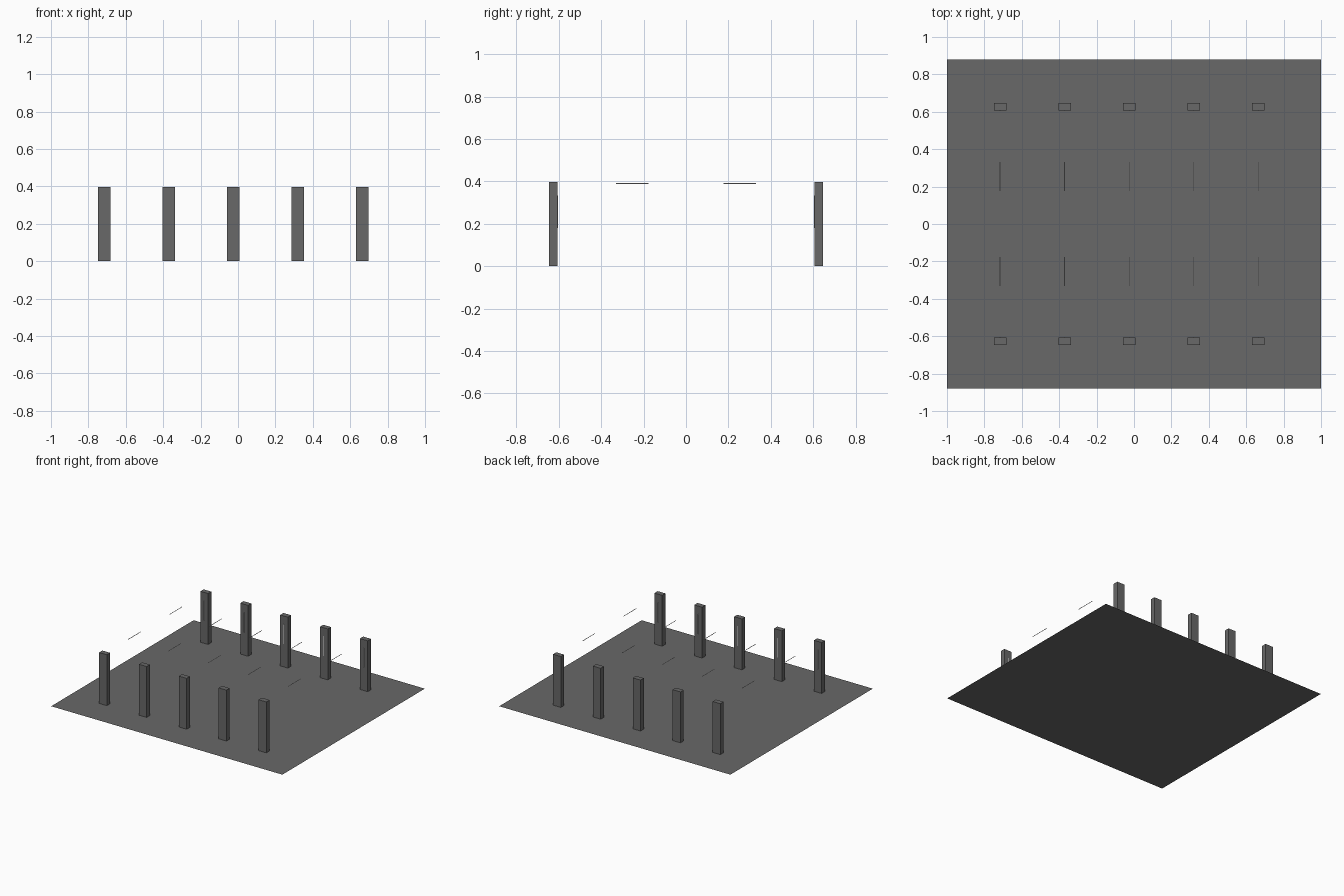
import bpy
import bmesh
from mathutils import Matrix

if "Cube" in bpy.data.objects:
    bpy.data.objects.remove(bpy.data.objects["Cube"], do_unlink=True)


def material(name, rgb):
    mat = bpy.data.materials.new(name)
    mat.use_nodes = True
    mat.diffuse_color = (*rgb, 1)
    mat.node_tree.nodes["Principled BSDF"].inputs["Base Color"].default_value = (*rgb, 1)
    return mat


concrete = material("concrete grey", (0.14, 0.14, 0.14))
glow = material("lamp white", (0.8, 0.8, 0.8))


def finish(bm, name, mat, location):
    mesh = bpy.data.meshes.new(name)
    bm.to_mesh(mesh)
    bm.free()
    mesh.materials.append(mat)
    obj = bpy.data.objects.new(name, mesh)
    obj.location = location
    bpy.context.collection.objects.link(obj)
    return obj


def box(name, size, location, mat):
    bm = bmesh.new()
    bmesh.ops.create_cube(bm, size=1, matrix=Matrix.Diagonal((*size, 1)))
    return finish(bm, name, mat, location)


def tube(name, length, axis, location):
    bm = bmesh.new()
    turn = Matrix.Rotation(1.5708, 4, "X") if axis == "Y" else Matrix.Identity(4)
    bmesh.ops.create_cone(bm, cap_ends=True, segments=8, radius1=TUBE_R,
                          radius2=TUBE_R, depth=length, matrix=turn)
    for face in bm.faces:
        face.smooth = len(face.verts) == 4
    return finish(bm, name, glow, location)


TUBE_R = 0.002
TUBE_LENGTH = 0.154
PILLAR = (0.067, 0.04, 0.398)
PILLAR_Y = 0.626

# Floor: a single flat sheet
bm = bmesh.new()
bmesh.ops.create_grid(bm, x_segments=1, y_segments=1, size=1,
                      matrix=Matrix.Diagonal((1, 0.88, 1, 1)))
finish(bm, "floor", concrete, (0, 0, 0))

# Two facing rows of pillars, each with a wall tube and a hanging ceiling tube
for row, side in (("front", -1), ("back", 1)):
    for i in range(5):
        x = -0.026 + (i - 2) * 0.345
        box(f"{row}_pillar_{i + 1}", PILLAR, (x, side * PILLAR_Y, PILLAR[2] / 2), concrete)
        inner = PILLAR_Y - PILLAR[1] / 2 - TUBE_R / 2
        tube(f"{row}_wall_lamp_{i + 1}", TUBE_LENGTH, "Z", (x, side * inner, 0.257))
        tube(f"{row}_ceiling_lamp_{i + 1}", TUBE_LENGTH, "Y", (x, side * 0.254, 0.39))
